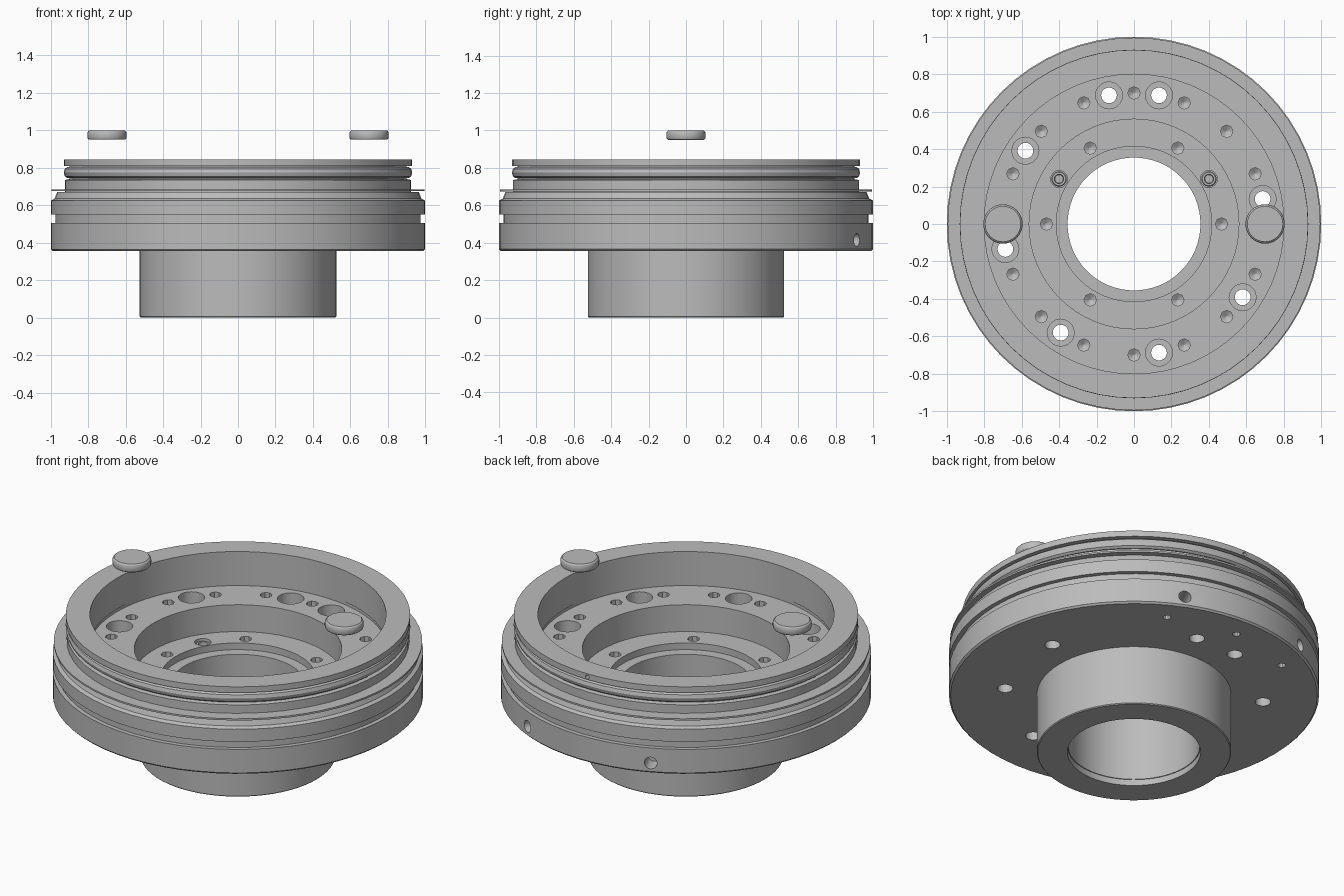
import bpy, bmesh, math
from mathutils import Matrix, Vector

if "Cube" in bpy.data.objects:
    bpy.data.objects.remove(bpy.data.objects["Cube"])

metal = bpy.data.materials.new("machined_grey")
metal.diffuse_color = (0.5, 0.5, 0.5, 1)
metal.use_nodes = True
metal.node_tree.nodes["Principled BSDF"].inputs["Base Color"].default_value = metal.diffuse_color


def lathe(bm, profile, segs, closed=False, mat=Matrix()):
    """Spin (radius, height) points round the local z axis."""
    rings = []
    for r, z in profile:
        rings.append([bm.verts.new(mat @ Vector((r * math.cos(2 * math.pi * i / segs),
                                                 r * math.sin(2 * math.pi * i / segs), z)))
                      for i in range(segs)])
    pairs = list(zip(rings, rings[1:]))
    if closed:
        pairs.append((rings[-1], rings[0]))
    else:
        bm.faces.new(rings[0][::-1])
        bm.faces.new(rings[-1])
    for a, b in pairs:
        for i in range(segs):
            j = (i + 1) % segs
            bm.faces.new((a[i], a[j], b[j], b[i]))


def finish(bm, name):
    bmesh.ops.recalc_face_normals(bm, faces=bm.faces)
    me = bpy.data.meshes.new(name)
    bm.to_mesh(me)
    bm.free()
    me.materials.append(metal)
    ob = bpy.data.objects.new(name, me)
    bpy.context.collection.objects.link(ob)
    return ob


def make(name, profile, segs, closed=False, mat=Matrix()):
    bm = bmesh.new()
    lathe(bm, profile, segs, closed, mat)
    return finish(bm, name)


def smooth(ob):
    bpy.ops.object.select_all(action='DESELECT')
    ob.select_set(True)
    bpy.context.view_layer.objects.active = ob
    bpy.ops.object.shade_smooth_by_angle(angle=math.radians(30))


def polar(r, deg, z=0):
    a = math.radians(deg)
    return Matrix.Translation((r * math.cos(a), r * math.sin(a), z))


# flanged housing with stepped bore
housing = make("flange_housing", [
    (.36, 0), (.52, 0), (.525, .005), (.525, .355), (.99, .355), (1, .365),
    (1, .505), (.975, .505), (.975, .55), (1, .55), (1, .625), (.98, .635),
    (.965, .672), (.925, .672), (.925, .735), (.90, .74), (.90, .81), (.93, .81),
    (.93, .845), (.80, .845), (.80, .66), (.805, .66), (.805, .64), (.56, .64),
    (.56, .48), (.415, .48), (.415, .44), (.355, .44), (.355, .036), (.36, .036)],
    64, True)

# all drilled holes, cut in one go
bm = bmesh.new()
blind = [(.004, -.13), (.033, -.11), (.033, .03)]
for k in range(16):
    lathe(bm, blind, 8, mat=polar(.70, 22.5 * k, .64))
for k in range(6):
    lathe(bm, blind, 8, mat=polar(.468, 60 * k, .48))
for deg in (11, 79, 101, 146, 191, 236, 281, 326):
    lathe(bm, [(.042, .30), (.042, .51), (.072, .51), (.072, .68)], 20, mat=polar(.70, deg))
for deg in (31, 149):
    lathe(bm, [(.045, .39), (.045, .52)], 16, mat=polar(.467, deg))
for deg in (62, 90, 118):
    lathe(bm, [(.022, .33), (.022, .42)], 10, mat=polar(.86, deg))
for deg, z, rad, inner in ((66, .415, .035, .90), (114, .415, .035, .90), (90, .825, .012, .88)):
    out = Matrix.Rotation(math.radians(deg), 4, 'Z') @ Matrix.Rotation(math.pi / 2, 4, 'Y')
    lathe(bm, [(rad, inner), (rad, 1.05)], 16, mat=Matrix.Translation((0, 0, z)) @ out)
cutter = finish(bm, "hole_cutter")
cutter.hide_render = True

mod = housing.modifiers.new("holes", 'BOOLEAN')
mod.operation = 'DIFFERENCE'
mod.solver = 'EXACT'
mod.object = cutter
bpy.context.view_layer.objects.active = housing
bpy.ops.object.modifier_apply(modifier=mod.name)
bpy.data.objects.remove(cutter)
smooth(housing)

# rings round the outside
smooth(make("retaining_ring", [(.91, .675), (.995, .675), (.995, .685), (.91, .685)], 64, True))
smooth(make("seal_ring", [(.89, .745), (.912, .745), (.925, .755), (.931, .775),
                          (.925, .795), (.912, .804), (.89, .804)], 64, True))

# slotted set screws in the inner ledge
for side, deg in (("right", 31), ("left", 149)):
    smooth(make("set_screw_" + side, [(.041, .385), (.041, .462), (.036, .468), (.025, .468),
                                      (.022, .43)], 16, mat=polar(.467, deg)))

# floating round plugs
for side, x in (("right", .70), ("left", -.70)):
    smooth(make("plug_" + side, [(.095, .95), (.102, .955), (.105, .962), (.105, .985),
                                 (.102, .994), (.095, 1.0)], 32,
                mat=Matrix.Translation((x, 0, 0))))
